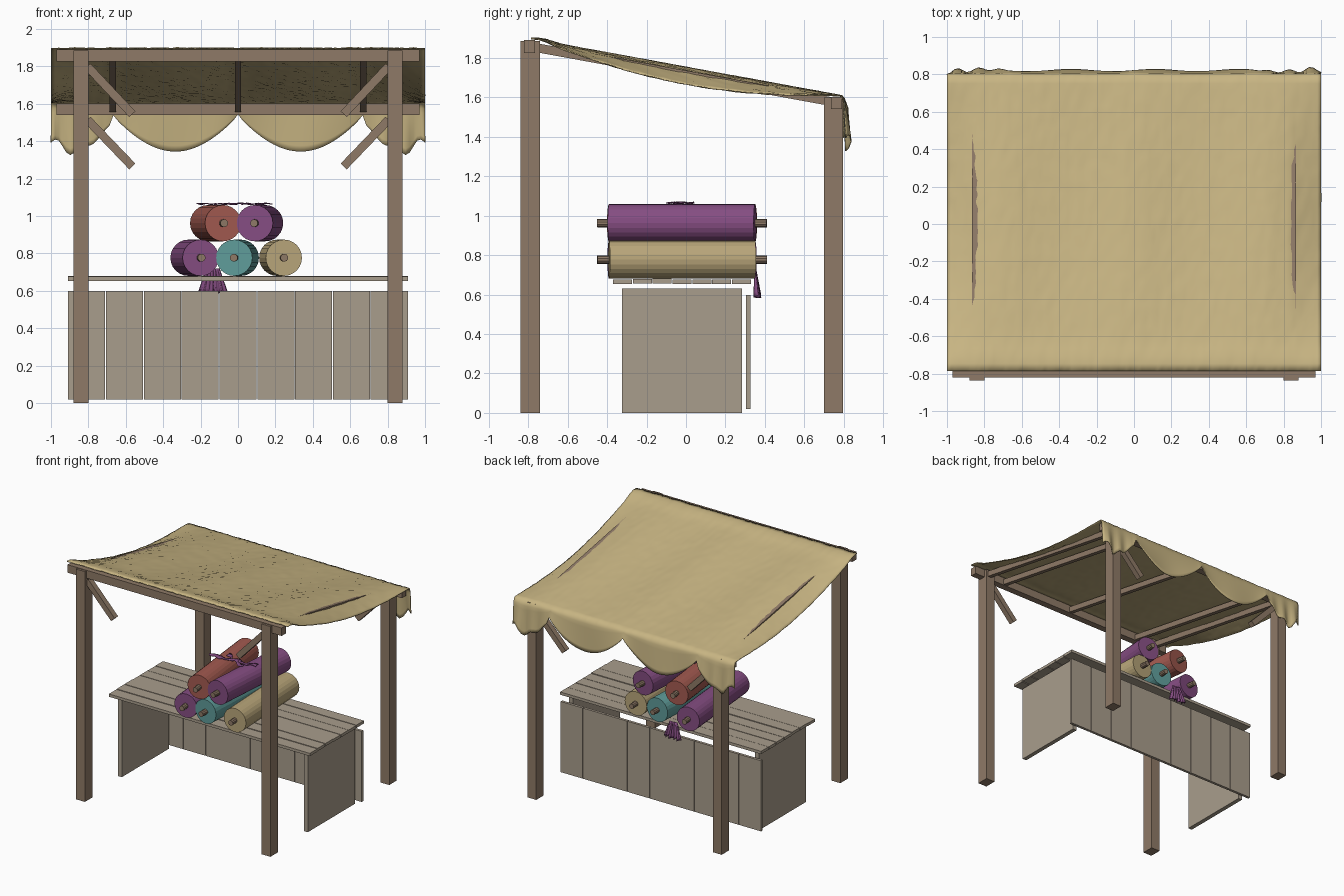
import bpy, bmesh, math, random
from mathutils import Vector, Matrix

if "Cube" in bpy.data.objects:
    bpy.data.objects.remove(bpy.data.objects["Cube"])
random.seed(4)


def mat(name, hexa):
    c = [int(hexa[i:i + 2], 16) / 255 for i in (0, 2, 4)]
    m = bpy.data.materials.new(name)
    m.diffuse_color = [((v + 0.055) / 1.055) ** 2.4 for v in c] + [1]
    m.use_nodes = True
    m.node_tree.nodes["Principled BSDF"].inputs["Base Color"].default_value = m.diffuse_color
    return m


WOOD = mat("wood", "8F7A67")
PLANK = mat("pale_wood", "A99D8C")
CANVAS = mat("canvas", "C8B583")
PURPLE = mat("purple_cloth", "854D82")
RED = mat("red_cloth", "A35A50")
TEAL = mat("teal_cloth", "5F9C9A")
BEIGE = mat("beige_cloth", "B9A67A")


def finish(bm, name, material):
    bmesh.ops.recalc_face_normals(bm, faces=bm.faces)
    me = bpy.data.meshes.new(name)
    bm.to_mesh(me)
    bm.free()
    ob = bpy.data.objects.new(name, me)
    bpy.context.collection.objects.link(ob)
    me.materials.append(material)
    return ob


def box(name, lo, hi, material):
    lo, hi = Vector(lo), Vector(hi)
    bm = bmesh.new()
    bmesh.ops.create_cube(bm, size=1, matrix=Matrix.Translation((lo + hi) / 2) @ Matrix.Diagonal((*(hi - lo), 1)))
    return finish(bm, name, material)


def bar(name, a, b, w, h, material):
    """Rectangular bar between two points; w is its sideways width, h its depth."""
    a, b = Vector(a), Vector(b)
    d = (b - a).normalized()
    side = d.cross(Vector((0, 0, 1))).normalized()
    rot = Matrix((side, d, side.cross(d))).transposed().to_4x4()
    bm = bmesh.new()
    bmesh.ops.create_cube(bm, size=1, matrix=Matrix.Translation((a + b) / 2) @ rot
                          @ Matrix.Diagonal((w, (b - a).length, h, 1)))
    return finish(bm, name, material)


def rod(name, a, b, r, sides, material):
    a, b = Vector(a), Vector(b)
    bm = bmesh.new()
    m = Matrix.Translation((a + b) / 2) @ (b - a).to_track_quat('Z', 'Y').to_matrix().to_4x4()
    bmesh.ops.create_cone(bm, cap_ends=True, segments=sides, radius1=r, radius2=r, depth=(b - a).length, matrix=m)
    return finish(bm, name, material)


def sheet(name, rows, material, thick):
    """Cloth skin through rows of points."""
    bm = bmesh.new()
    vs = [[bm.verts.new(p) for p in row] for row in rows]
    for r0, r1 in zip(vs, vs[1:]):
        for i in range(len(r0) - 1):
            bm.faces.new((r0[i], r0[i + 1], r1[i + 1], r1[i]))
    ob = finish(bm, name, material)
    for p in ob.data.polygons:
        p.use_smooth = True
    s = ob.modifiers.new("thickness", 'SOLIDIFY')
    s.thickness = thick
    s.offset = 0
    return ob


# Frame: posts, beams, braces
for s in (-1, 1):
    x0, x1 = sorted((s * 0.80, s * 0.88))
    box("front_post", (x0, -0.838, 0), (x1, -0.74, 1.885), WOOD)
    box("back_post", (x0, 0.70, 0), (x1, 0.795, 1.60), WOOD)
    bar("front_brace", (s * 0.805, -0.79, 1.80), (s * 0.565, -0.79, 1.545), 0.045, 0.045, WOOD)
    bar("back_brace", (s * 0.805, 0.75, 1.515), (s * 0.565, 0.75, 1.265), 0.045, 0.045, WOOD)
box("front_beam", (-0.97, -0.82, 1.825), (0.97, -0.765, 1.89), WOOD)
box("back_beam", (-0.97, 0.735, 1.54), (0.97, 0.79, 1.602), WOOD)


# Rafters
def slope(y):
    return 1.885 - 0.285 * (y + 0.78) / 1.56


for x in (-0.85, -0.67, 0, 0.67, 0.85):
    bar("rafter", (x, -0.77, slope(-0.77) - 0.03), (x, 0.76, slope(0.76) - 0.03), 0.034, 0.045, WOOD)


# Canvas roof with sag between the rafters, and scalloped valance at the back
def roof_z(x, y):
    ax = abs(x)
    span = math.sin(math.pi * min(max((y + 0.76) / 1.54, 0), 1))
    if ax < 0.62:
        sag = 0.02 * math.sin(math.pi * max(0, (ax - 0.05) / 0.57))
    elif ax < 0.72:
        sag = 0
    else:
        sag = 0.02 * (min(ax, 0.86) - 0.72) / 0.14 + 0.065 * max(0, (ax - 0.84) / 0.16)
    lift = 0.012 * math.exp(-((y + 0.72) / 0.06) ** 2)
    return slope(y) + 0.008 + lift - sag * span + random.uniform(-0.0025, 0.0025)


def hem_z(x):
    ax = abs(x)
    if ax < 0.67:
        return 1.545 - 0.2 * math.sin(math.pi * ax / 0.67) ** 0.85
    t = (ax - 0.67) / 0.33
    return 1.50 - 0.15 * math.sin(math.pi * min(t * 0.78, 1)) + 0.035 * math.sin(t * 16) * t


NX, NY, NV = 96, 40, 8
rows = []
for j in range(NY + 1):
    y = -0.785 + 1.575 * j / NY
    rows.append([(x, y, roof_z(x, y)) for x in (-1 + 2 * i / NX for i in range(NX + 1))])
for j in range(1, NV + 1):
    t = j / NV
    row = []
    for i in range(NX + 1):
        x = -1 + 2 * i / NX
        corner = max(0, (abs(x) - 0.6) / 0.4)
        ripple = 0.006 * math.sin(x * 14) + 0.016 * corner * math.sin(abs(x) * 55)
        z = 1.6 + (hem_z(x) - 1.6) * t
        row.append((x, 0.80 + 0.02 * t + ripple * t, z))
    rows.append(row)
sheet("canvas_awning", rows, CANVAS, 0.006)

# Counter: slatted top, side panels, plank facing
for i in range(7):
    y = -0.37 + i * 0.1005
    dz = random.uniform(-0.003, 0.003)
    box("counter_slat", (-0.91, y, 0.655 + dz), (0.91, y + 0.096, 0.678 + dz), PLANK)
for s in (-1, 1):
    x0, x1 = sorted((s * 0.825, s * 0.86))
    box("counter_side", (x0, -0.325, 0), (x1, 0.285, 0.63), PLANK)
for i in range(9):
    x = -0.91 + i * 0.2022
    box("facing_plank", (x + 0.002, 0.304, 0.02), (x + 0.2, 0.326, 0.598), PLANK)

# Fabric rolls on wooden cores: front x, back x, height
for xa, xb, z, m in ((-0.20, -0.265, 0.777, PURPLE), (-0.02, 0.015, 0.777, TEAL),
                     (0.245, 0.21, 0.777, BEIGE), (-0.08, -0.16, 0.962, RED),
                     (0.09, 0.145, 0.962, PURPLE)):
    a, b = Vector((xa, -0.39, z)), Vector((xb, 0.35, z))
    d = (b - a).normalized() * 0.06
    rod("fabric_roll", a, b, 0.097, 24, m)
    rod("roll_core", a - d, b + d, 0.021, 10, WOOD)

# Loose purple cloth: pleated tail hanging at the back, crumpled scrap on top
tail = []
for j in range(7):
    t = j / 6
    tail.append([(-0.135 + (u / 20 - 0.5) * (0.07 + 0.085 * t),
                  0.352 + 0.014 * math.sin(u * 1.9) * (0.3 + t) + 0.01 * t,
                  0.72 - 0.13 * t + 0.008 * t * math.sin(u * 1.3)) for u in range(21)])
sheet("hanging_cloth_tail", tail, PURPLE, 0.004)
for k, (p, q) in enumerate((((-0.22, -0.06), (0.18, -0.02)), ((-0.1, 0.02), (0.1, -0.09)))):
    scrap = []
    for i in range(17):
        t = i / 16
        c = Vector(p).lerp(Vector(q), t)
        w = 0.008 + 0.014 * abs(math.sin(t * 8 + k))
        scrap.append([(c.x + random.uniform(-.005, .005), c.y + v * w + 0.01 * math.sin(t * 14),
                       1.064 + random.uniform(-0.004, 0.006)) for v in (-1, 0, 1)])
    sheet("loose_cloth_scrap", scrap, PURPLE, 0.004)
